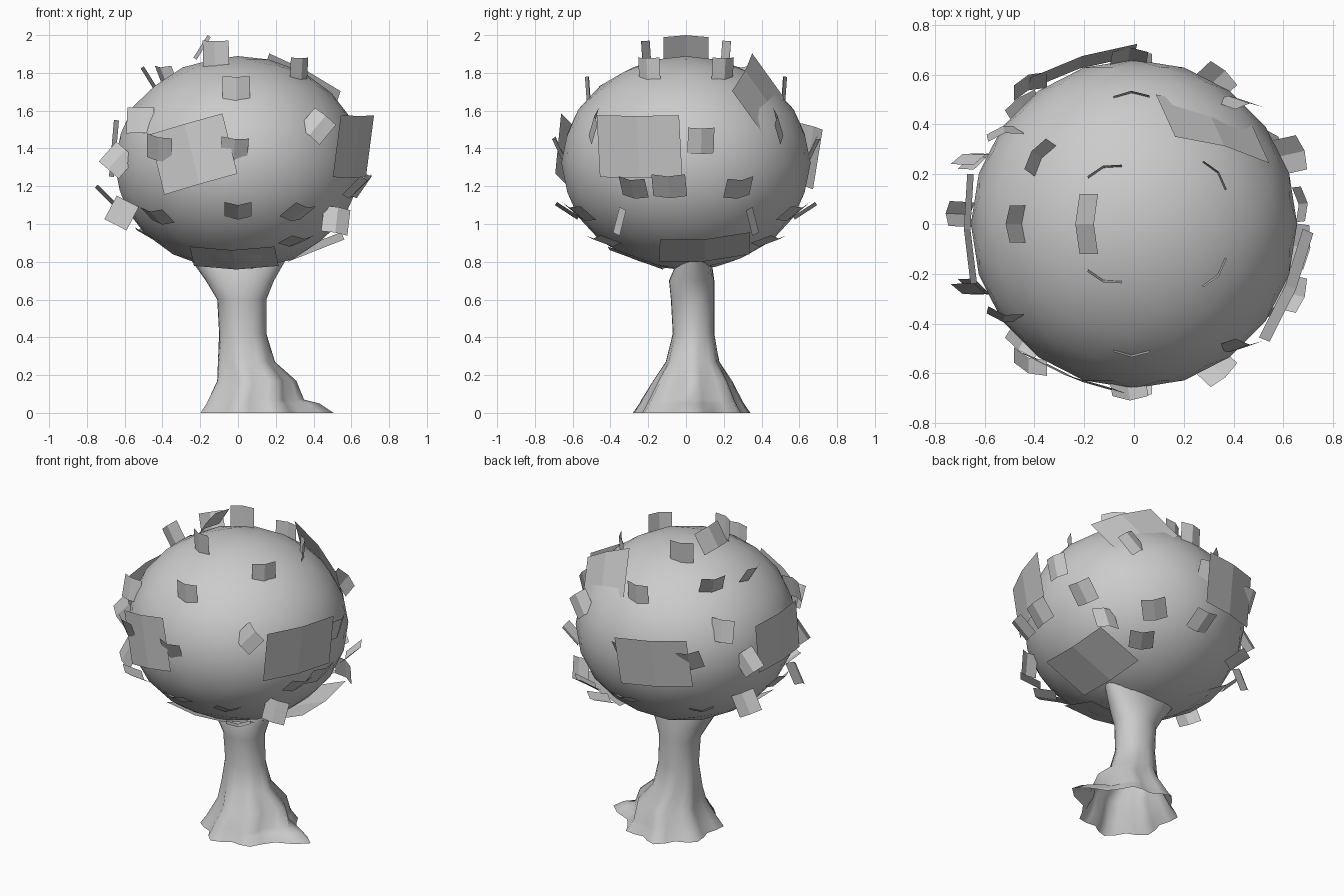
import bpy, bmesh
from math import sin, cos, pi, atan2, radians
from mathutils import Vector

old = bpy.data.objects.get("Cube")
if old:
    bpy.data.objects.remove(old, do_unlink=True)

grey = bpy.data.materials.new("plain_grey")
grey.use_nodes = True
COLOUR = (0.6, 0.6, 0.6, 1)
grey.diffuse_color = COLOUR
for node in grey.node_tree.nodes:
    if node.type == 'BSDF_PRINCIPLED':
        node.inputs["Base Color"].default_value = COLOUR


def finish(bm, name, smooth):
    mesh = bpy.data.meshes.new(name)
    for face in bm.faces:
        face.smooth = smooth
    bm.to_mesh(mesh)
    bm.free()
    mesh.materials.append(grey)
    obj = bpy.data.objects.new(name, mesh)
    bpy.context.collection.objects.link(obj)
    return obj


def add_card(bm, pos, yaw, pitch, roll, w, h, bend=0.02):
    """Rectangle folded along its middle, facing away from the trunk axis.
    Yaw, pitch and roll (degrees) turn it from there."""
    pos = Vector(pos)
    az = atan2(pos.y, pos.x) + radians(yaw)
    pitch, roll = radians(pitch), radians(roll)
    normal = Vector((cos(az) * cos(pitch), sin(az) * cos(pitch), sin(pitch)))
    side = Vector((-sin(az), cos(az), 0))
    up = normal.cross(side)
    across = side * cos(roll) + up * sin(roll)
    along = up * cos(roll) - side * sin(roll)
    rows = []
    for t in (-0.5, 0, 0.5):
        mid = pos + across * (t * w) + normal * (bend * (0.5 - 2 * abs(t)))
        rows.append([bm.verts.new(mid + along * (s * h)) for s in (-0.5, 0.5)])
    for a, b in zip(rows, rows[1:]):
        bm.faces.new((a[0], b[0], b[1], a[1]))


# Crown
bm = bmesh.new()
bmesh.ops.create_icosphere(bm, subdivisions=3, radius=1)
bmesh.ops.scale(bm, vec=(0.655, 0.66, 0.567), verts=bm.verts)
bmesh.ops.translate(bm, vec=(0, 0, 1.322), verts=bm.verts)
finish(bm, "crown", True)

# Trunk: open loft with root lobes below and a fork-like flare above
# height, centre x, centre y, radius x, radius y, lobe, side root
SECTIONS = [
    (0.0, 0.06, 0.03, 0.26, 0.29, 0.1, 0.16),
    (0.05, 0.06, 0.03, 0.23, 0.26, 0.09, 0.12),
    (0.07, 0.06, 0.03, 0.22, 0.25, 0.09, 0.05),
    (0.17, 0.08, 0.035, 0.195, 0.2, 0.07, 0.02),
    (0.27, 0.04, 0.035, 0.15, 0.14, 0.04, 0),
    (0.42, 0.025, 0.04, 0.125, 0.11, 0, 0),
    (0.6, 0.02, 0.035, 0.13, 0.115, 0, 0),
    (0.7, 0.01, 0.03, 0.18, 0.12, 0, 0),
    (0.84, 0, 0.05, 0.27, 0.08, 0, 0),
]
SIDES = 28
bm = bmesh.new()
rings = []
for z, cx, cy, rx, ry, lobe, root in SECTIONS:
    ring = []
    for i in range(SIDES):
        a = 2 * pi * i / SIDES
        k = 1 + lobe * cos(7 * a)
        spur = root * max(0, cos(a)) ** 10
        ring.append(bm.verts.new((cx + rx * k * cos(a) + spur, cy + ry * k * sin(a), z)))
    rings.append(ring)
for low, high in zip(rings, rings[1:]):
    for i in range(SIDES):
        j = (i + 1) % SIDES
        bm.faces.new((low[i], low[j], high[j], high[i]))
finish(bm, "trunk", True)

# Small leaf cards, repeated front and back: x, y, z, yaw, roll
PAIRED = [
    (-0.12, 0.22, 1.9, -10, 0), (0.33, 0.2, 1.81, 8, 0), (-0.01, 0.52, 1.71, 0, 0),
    (0.42, 0.49, 1.52, 35, 40), (-0.52, 0.37, 1.55, -42, 0), (-0.42, 0.56, 1.4, -10, 12),
    (-0.02, 0.67, 1.39, 0, 5), (0, 0.63, 1.07, 0, 0), (0.32, 0.57, 1.06, 0, 15),
    (0.31, 0.44, 0.91, 0, 0), (0.52, 0.36, 1.02, 40, 10), (-0.64, 0.27, 1.34, -55, 40),
    (-0.62, 0.26, 1.06, -45, 25), (-0.43, 0.45, 1.04, 0, 10), (0.63, 0.28, 1.19, 0, 8),
]
# Single cards: x, y, z, pitch, width
SINGLE = [
    (-0.19, 0, 1.935, 32, 0.24), (-0.47, 0, 1.77, -32, 0.15), (-0.38, 0.27, 1.77, -25, 0.15),
    (-0.7, 0.04, 1.15, -45, 0.1), (0.67, 0.08, 1.44, -15, 0.14), (0.66, -0.09, 1.2, -35, 0.18),
]

bm = bmesh.new()
for x, y, z, yaw, roll in PAIRED:
    # outward cards tip over lower down, turned ones lean back a little
    lean = 12 if abs(yaw) > 30 else 100 * min(0, z - 1.6) - 4
    for s in (-1, 1):
        add_card(bm, (x, s * y, z), s * yaw, lean, s * roll, 0.145, 0.14)
for x, y, z, pitch, width in SINGLE:
    add_card(bm, (x, y, z), 0, pitch, 0, width, 0.14)
finish(bm, "small_leaves", False)

# Large leaf plates: x, y, z, yaw, pitch, roll, width, height
PLATES = [
    (-0.24, -0.61, 1.37, 0, 0, 15, 0.43, 0.33),
    (0.62, -0.25, 1.41, 0, -8, 0, 0.47, 0.33),
    (0.32, 0.39, 1.69, 10, 25, 30, 0.44, 0.3),
    (-0.21, 0.64, 1.36, 0, -8, 5, 0.45, 0.32),
    (-0.66, -0.02, 1.4, 0, 5, 0, 0.44, 0.3),
    (0.41, 0.1, 0.87, 0, -68, 12, 0.48, 0.32),
    (-0.4, 0.05, 0.9, 0, -60, 0, 0.4, 0.3),
    (-0.02, -0.26, 0.82, 0, -70, 0, 0.45, 0.3),
]
bm = bmesh.new()
for x, y, z, yaw, pitch, roll, w, h in PLATES:
    add_card(bm, (x, y, z), yaw, pitch, roll, w, h)
finish(bm, "large_leaves", False)
